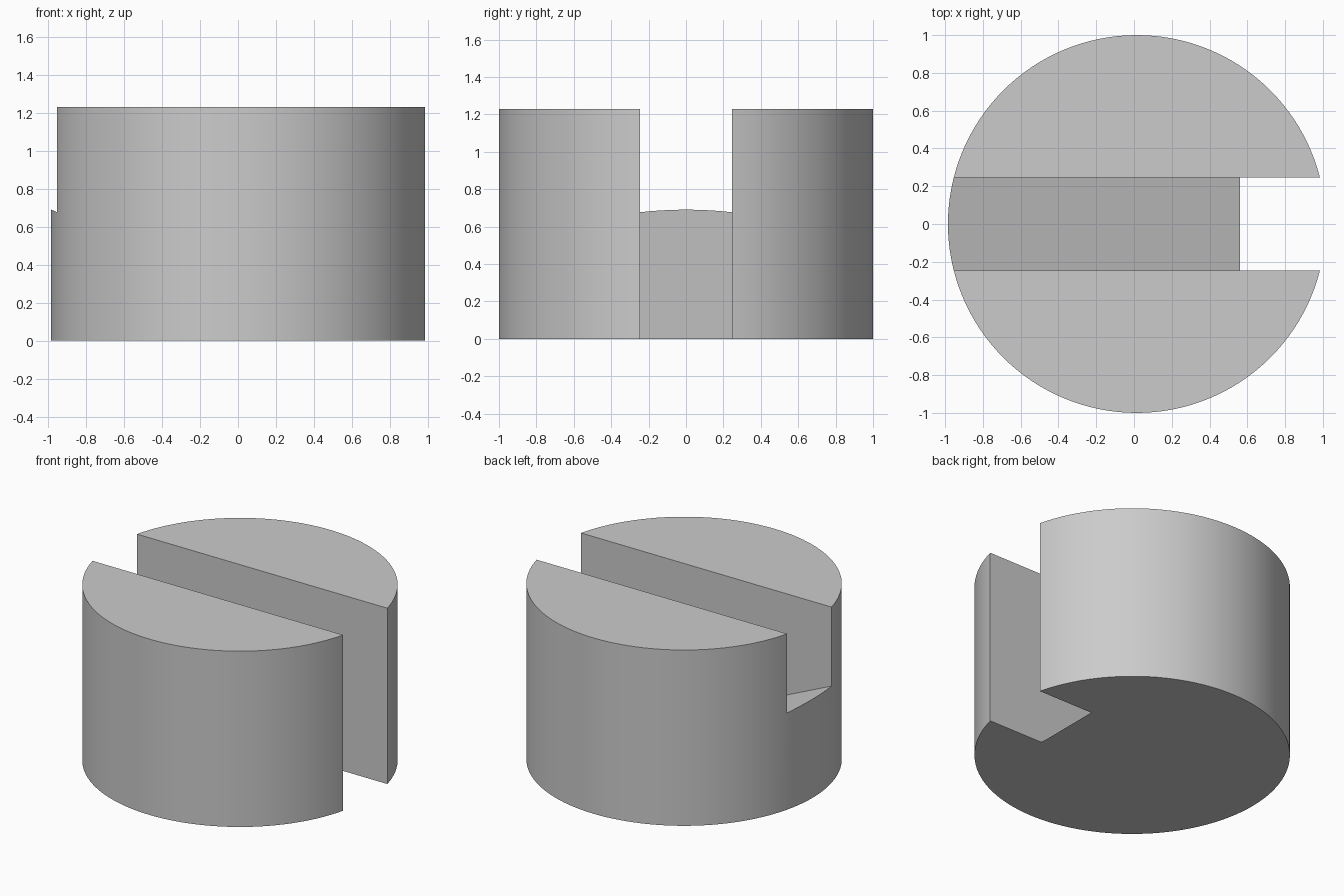
import bpy
import bmesh
from mathutils import Vector

cube = bpy.data.objects.get("Cube")
if cube:
    bpy.data.objects.remove(cube, do_unlink=True)

HEIGHT = 1.23
CENTRE_X = 0.015      # the open notch shifts the bounds
SLOT_HALF = 0.245
RAMP_END = 0.56       # where the slot floor reaches the base
SLOPE = 0.447

# Plain grey material
grey = bpy.data.materials.new("plain grey")
grey.use_nodes = True
colour = (0.6, 0.6, 0.6, 1)
grey.diffuse_color = colour
grey.node_tree.nodes["Principled BSDF"].inputs["Base Color"].default_value = colour

# Round body
bpy.ops.mesh.primitive_cylinder_add(vertices=128, radius=1, depth=HEIGHT,
                                    location=(CENTRE_X, 0, HEIGHT / 2))
body = bpy.context.object
body.name = "slotted_cylinder"
body.data.materials.append(grey)


def ramp_point(x):
    return (x, SLOPE * (RAMP_END - x))


# Slot cutter: side profile with a sloping floor, extruded across the slot
profile = [ramp_point(-1.3), ramp_point(RAMP_END + 0.3),
           (1.3, -0.3), (1.3, 1.6), (-1.3, 1.6)]
bm = bmesh.new()
face = bm.faces.new([bm.verts.new((x, -SLOT_HALF, z)) for x, z in profile])
side = bmesh.ops.extrude_face_region(bm, geom=[face])["geom"]
bmesh.ops.translate(bm, vec=Vector((0, 2 * SLOT_HALF, 0)),
                    verts=[v for v in side if isinstance(v, bmesh.types.BMVert)])
bmesh.ops.recalc_face_normals(bm, faces=bm.faces)
mesh = bpy.data.meshes.new("slot_cutter")
bm.to_mesh(mesh)
bm.free()
mesh.materials.append(grey)
cutter = bpy.data.objects.new("slot_cutter", mesh)
bpy.context.collection.objects.link(cutter)
cutter.hide_render = True

# Cut the slot, then smooth the round wall
cut = body.modifiers.new("slot", 'BOOLEAN')
cut.operation = 'DIFFERENCE'
cut.solver = 'EXACT'
cut.object = cutter
bpy.ops.object.modifier_apply(modifier=cut.name)
bpy.data.objects.remove(cutter, do_unlink=True)
bpy.ops.object.shade_smooth_by_angle(angle=0.5)
